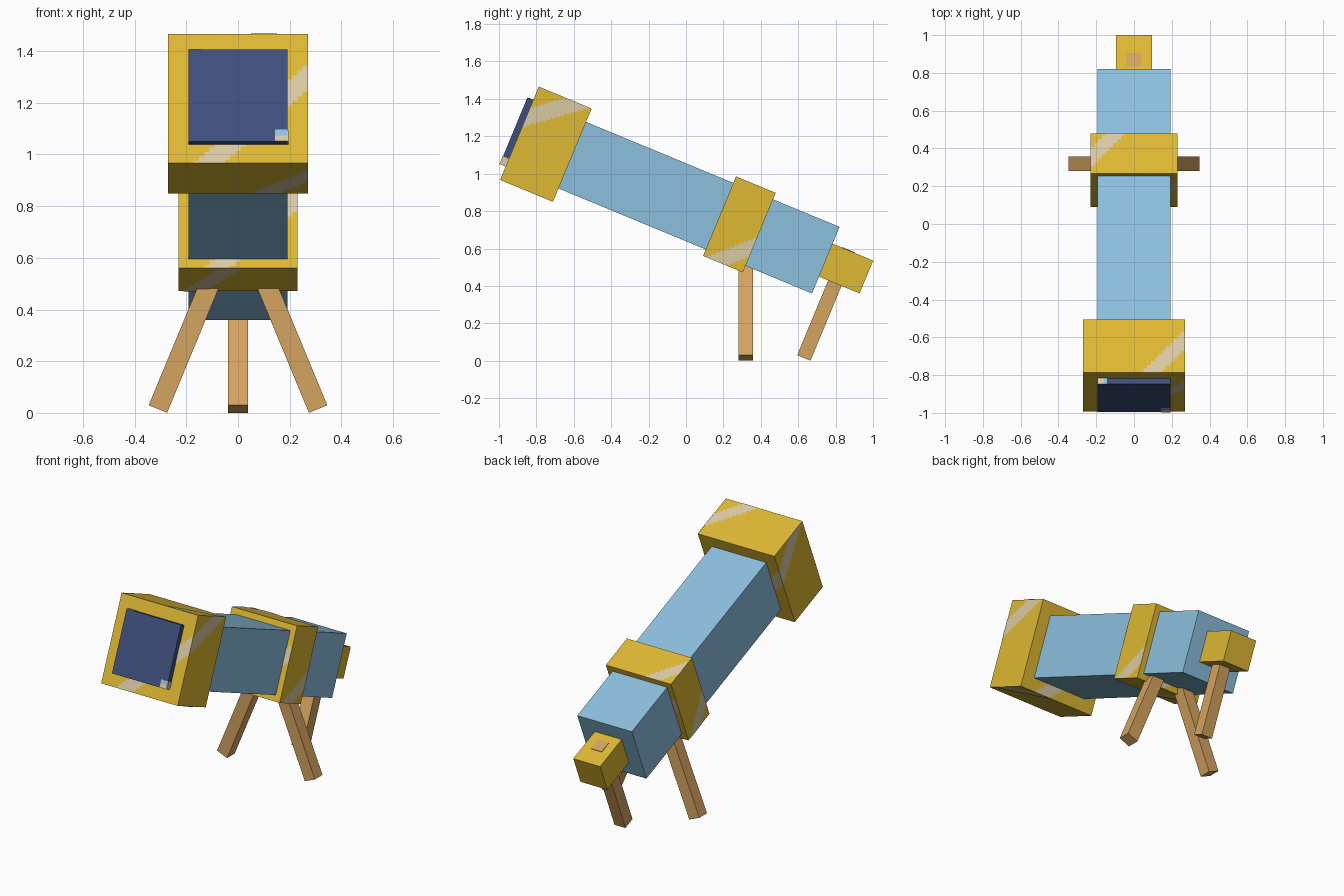
import bpy
import bmesh
import math
from mathutils import Matrix, Vector

cube = bpy.data.objects.get("Cube")
if cube:
    bpy.data.objects.remove(cube, do_unlink=True)


def srgb(hex_code):
    vals = [int(hex_code[i:i + 2], 16) / 255 for i in (0, 2, 4)]
    return [v / 12.92 if v <= 0.04045 else ((v + 0.055) / 1.055) ** 2.4 for v in vals] + [1.0]


def material(name, hex_code):
    m = bpy.data.materials.new(name)
    m.diffuse_color = srgb(hex_code)
    m.use_nodes = True
    bsdf = next(n for n in m.node_tree.nodes if n.type == 'BSDF_PRINCIPLED')
    bsdf.inputs["Base Color"].default_value = srgb(hex_code)
    return m


BRASS = material("brass_yellow", "DEB833")
SHINE = material("pale_shine", "DACAA4")
BLUE = material("tube_blue", "8CBFDE")
NAVY = material("lens_navy", "3F4F7D")
GLINT = material("glint_blue", "8FCBEE")
WOOD = material("wood", "D5A360")

TILT = math.radians(22.5)
# Tube frame: origin at the tube's back end, local -y runs forward and up
TUBE = Matrix.Translation((0, 0.7475, 0.5375)) @ Matrix.Rotation(-TILT, 4, 'X')


def finish(name, bm, mat, matrix):
    mesh = bpy.data.meshes.new(name)
    bm.to_mesh(mesh)
    bm.free()
    mesh.materials.append(mat)
    ob = bpy.data.objects.new(name, mesh)
    ob.matrix_world = matrix
    bpy.context.collection.objects.link(ob)
    return ob


def box(name, size, centre, mat, matrix=TUBE):
    bm = bmesh.new()
    bmesh.ops.create_cube(bm, size=1, matrix=Matrix.Translation(centre) @ Matrix.Diagonal((*size, 1)))
    return finish(name, bm, mat, matrix)


def stripes(name, half, y, lines):
    """Stepped diagonal shine on each box face; a line is (face, u, v, slope, half height)."""
    # Right and up directions of every face
    frames = {
        'front': ((1, 0, 0), (0, 0, 1)), 'back': ((-1, 0, 0), (0, 0, 1)),
        'left': ((0, 1, 0), (0, 0, 1)), 'right': ((0, -1, 0), (0, 0, 1)),
        'top': ((1, 0, 0), (0, 1, 0)), 'bottom': ((1, 0, 0), (0, -1, 0)),
    }
    half = Vector(half)
    bm = bmesh.new()
    for face, u0, v0, slope, thick in lines:
        right, up = (Vector(d) for d in frames[face])
        out = right.cross(up)
        hu, hv, hn = (sum(abs(a * b) for a, b in zip(d, half)) for d in (right, up, out))
        steps = round(2 * hu / 0.02)
        width = 2 * hu / steps
        for i in range(steps):
            a = -hu + i * width
            mid = v0 + slope * (a + width / 2 - u0)
            lo, hi = max(mid - thick, -hv), min(mid + thick, hv)
            if hi - lo < 0.004:
                continue
            corners = ((a, lo), (a + width, lo), (a + width, hi), (a, hi))
            bm.faces.new([bm.verts.new(Vector((0, y, 0)) + right * p + up * q + out * (hn + 0.002))
                          for p, q in corners])
    return finish(name, bm, SHINE, TUBE)


# Tube, brass collars and eyepiece
box("tube", (0.385, 1.62, 0.385), (0, -0.81, 0), BLUE)
box("front_collar", (0.54, 0.306, 0.54), (0, -1.62, 0), BRASS)
box("middle_collar", (0.46, 0.23, 0.46), (0, -0.5, 0), BRASS)
box("eyepiece", (0.19, 0.235, 0.19), (0, 0.1175, 0), BRASS)

# Lens block standing proud of the front collar
box("lens", (0.385, 0.2, 0.385), (0, -1.707, 0), NAVY)

# Small glints on the lens corners
box("lens_glint_front_blue", (0.048, 0.004, 0.025), (0.168, -1.807, -0.156), GLINT)
box("lens_glint_front_pale", (0.048, 0.004, 0.024), (0.168, -1.807, -0.1805), SHINE)
box("lens_glint_side", (0.004, 0.034, 0.045), (0.1925, -1.79, -0.17), SHINE)
box("lens_glint_top_pale", (0.03, 0.034, 0.004), (-0.1775, -1.79, 0.1925), SHINE)
box("lens_glint_top_blue", (0.02, 0.034, 0.004), (-0.1525, -1.79, 0.1925), GLINT)

# Diagonal shine on the collars
stripes("front_collar_shine", (0.27, 0.153, 0.27), -1.62, [
    ('front', -0.11, -0.27, 0.95, 0.055), ('back', -0.11, -0.27, 0.95, 0.055),
    ('left', -0.153, 0.09, 0.8, 0.055), ('right', -0.153, 0.09, 0.8, 0.055),
    ('top', 0.09, -0.153, 1.05, 0.055), ('bottom', 0.1, -0.153, 1.1, 0.06),
])
stripes("middle_collar_shine", (0.23, 0.115, 0.23), -0.5, [
    ('front', -0.08, -0.23, 0.95, 0.05), ('back', -0.08, -0.23, 0.95, 0.05),
    ('left', -0.04, -0.23, 0.95, 0.055), ('right', -0.04, -0.23, 0.95, 0.055),
    ('top', -0.23, -0.03, 1.1, 0.055), ('bottom', -0.17, -0.115, 1.6, 0.07),
])


# Three splayed wooden legs, each measured up from its foot
def leg(name, foot, axis, angle, length):
    matrix = Matrix.Translation(foot) @ Matrix.Rotation(angle, 4, axis)
    box(name, (0.077, 0.077, length), (0, 0, length / 2), WOOD, matrix)


for name, side in (("left_leg", 1), ("right_leg", -1)):
    leg(name, (0.31 * side, 0.32, 0.015), 'Y', -TILT * side, 0.6)
leg("back_leg", (0, 0.63, 0.015), 'X', -TILT, 0.626)
